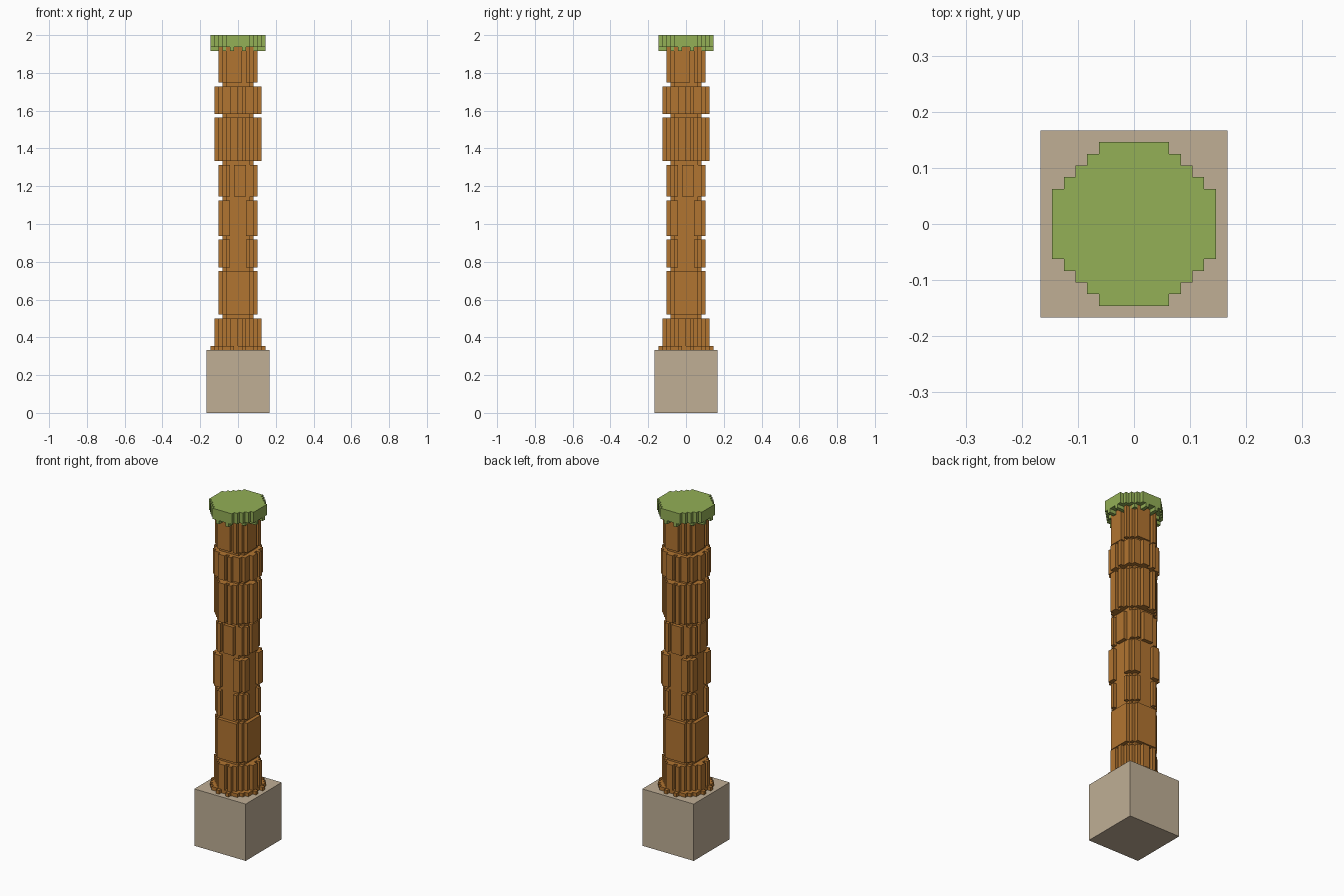
import bpy
import bmesh

U = 1 / 48  # one block of the stepped grid

cube = bpy.data.objects.get("Cube")
if cube:
    bpy.data.objects.remove(cube, do_unlink=True)


def material(name, rgb):
    m = bpy.data.materials.new(name)
    m.use_nodes = True
    col = [(c / 255) ** 2.2 for c in rgb] + [1]
    m.diffuse_color = col
    m.node_tree.nodes["Principled BSDF"].inputs["Base Color"].default_value = col
    return m


def outline(runs):
    """Four-fold stepped outline; each run is (width, depth) along one side."""
    x = -runs[-1][1]
    side = []
    for width, depth in runs:
        side += [(x, -depth), (x + width, -depth)]
        x += width
    points = []
    for turn in range(4):
        points += side
        side = [(-b, a) for a, b in side]
    # drop repeated corners
    return [p for i, p in enumerate(points) if p != points[i - 1]]


def stack(name, layers, mat):
    """Extrude every (bottom, top, runs) layer into one object."""
    bm = bmesh.new()
    for bottom, top, runs in layers:
        verts = [bm.verts.new((x * U, y * U, bottom * U)) for x, y in outline(runs)]
        face = bm.faces.new(verts)
        ext = bmesh.ops.extrude_face_region(bm, geom=[face], use_keep_orig=True)
        moved = [g for g in ext["geom"] if isinstance(g, bmesh.types.BMVert)]
        bmesh.ops.translate(bm, verts=moved, vec=(0, 0, (top - bottom) * U))
    bmesh.ops.recalc_face_normals(bm, faces=bm.faces[:])
    mesh = bpy.data.meshes.new(name)
    bm.to_mesh(mesh)
    bm.free()
    mesh.materials.append(mat)
    obj = bpy.data.objects.new(name, mesh)
    bpy.context.collection.objects.link(obj)
    return obj


beige = material("beige_soil", (190, 173, 148))
brown = material("brown_bark", (176, 116, 52))
green = material("leaf_green", (146, 174, 87))

# Side patterns, left to right
square = [(16, 8)]
disc = [(6, 7), (1, 6), (1, 5), (1, 4), (1, 3)]
groove = [(6, 4), (1, 3)]
plain = [(6, 5), (1, 4), (1, 3)]
notched = [(4, 5), (1, 4), (1, 5), (1, 4), (1, 3)]
recessed = [(1, 5), (4, 4), (1, 5), (1, 4), (1, 3)]
ribbed = [(1, 5), (1, 4), (3, 5), (2, 4), (1, 3)]
broad = [(2, 5), (4, 4), (2, 5), (1, 4)]
ridged = [(2, 6), (1, 5), (1, 6), (1, 5), (1, 4), (1, 3), (1, 2)]
flared = [(2, 6), (1, 5), (1, 6), (2, 5), (1, 4), (1, 2)]
roots = [(1, 7), (2, 6), (1, 7), (2, 6), (1, 5), (1, 4), (1, 2)]
tabs = [(1, 7), (2, 4), (1, 7), (3, 4), (2, 2)]

# Base block
stack("base_block", [(0, 16, square)], beige)

# Trunk sections separated by one-block grooves
sections = [(17, 24, ridged), (25, 36, plain), (37, 44, recessed), (45, 54, broad),
            (55, 63, ribbed), (64, 75, ridged), (76, 83, flared), (84, 93, notched)]
stack("root_flange", [(16, 17, roots)], brown)
stack("trunk_sections", sections, brown)
stack("trunk_grooves", [(s[1], s[1] + 1, groove) for s in sections[:-1]], brown)

# Leafy cap with hanging tabs
stack("leaf_cap", [(93, 96, disc)], green)
stack("leaf_tabs", [(92, 93, tabs)], green)
